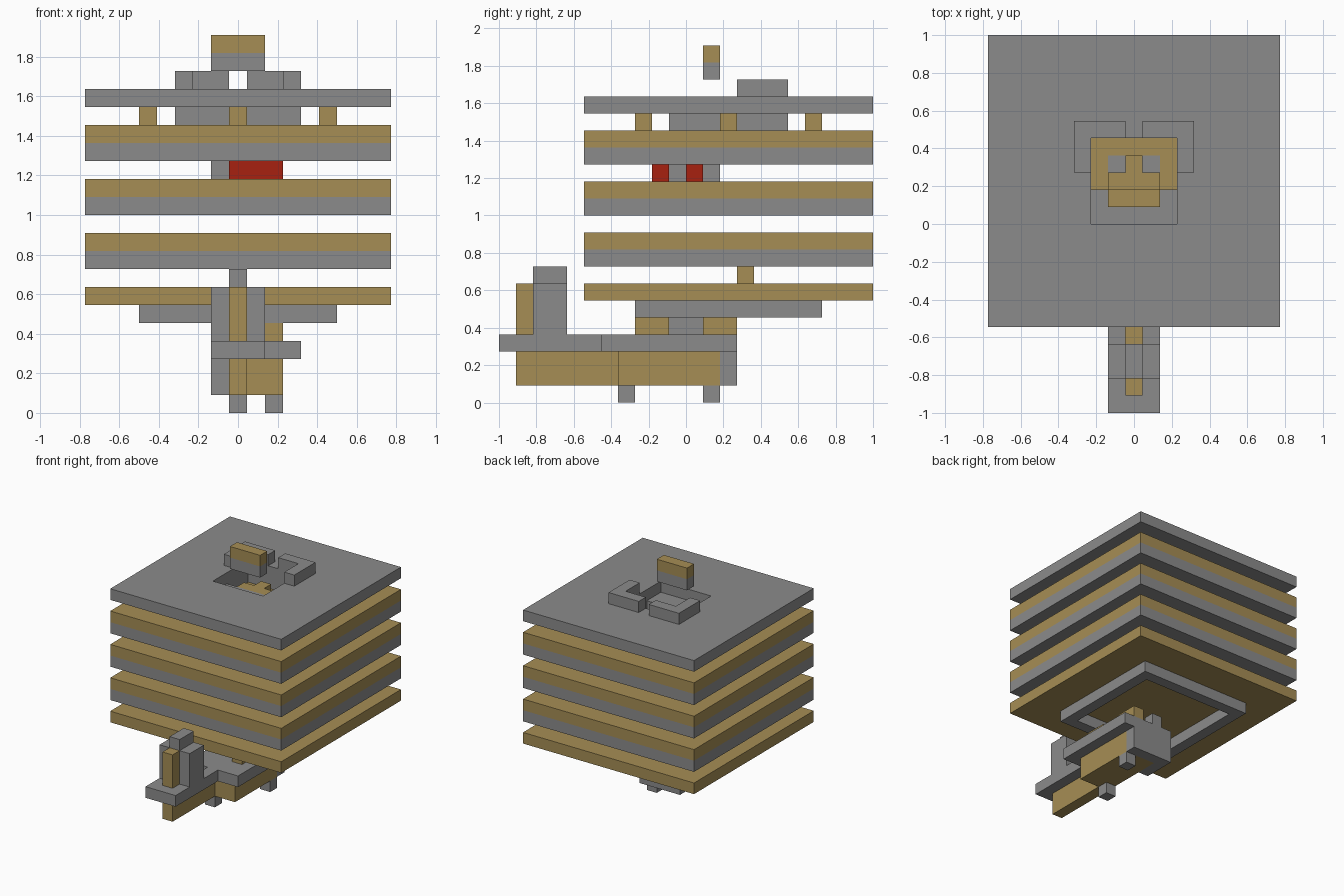
import bpy, bmesh
from mathutils import Vector

if "Cube" in bpy.data.objects:
    bpy.data.objects.remove(bpy.data.objects["Cube"])

U = 1 / 11  # one block


def material(name, rgb):
    m = bpy.data.materials.new(name)
    m.use_nodes = True
    m.diffuse_color = (*rgb, 1)
    m.node_tree.nodes["Principled BSDF"].inputs["Base Color"].default_value = (*rgb, 1)
    return m


GRAY = material("stone gray", (0.26, 0.26, 0.26))
TAN = material("sand tan", (0.38, 0.27, 0.09))
RED = material("brick red", (0.39, 0.015, 0.005))


def place(i, j, k):
    """Block grid position to model space."""
    return Vector(((i - 8.5) * U, (j - 11) * U, k * U))


def finish(name, bm, *mats):
    bmesh.ops.recalc_face_normals(bm, faces=bm.faces)
    mesh = bpy.data.meshes.new(name)
    bm.to_mesh(mesh)
    bm.free()
    for m in mats:
        mesh.materials.append(m)
    obj = bpy.data.objects.new(name, mesh)
    bpy.context.collection.objects.link(obj)


def box(name, x, y, z, mat, upper=None, split=None):
    """Box over block ranges; optionally a second colour above a height."""
    lo, hi = place(x[0], y[0], z[0]), place(x[1], y[1], z[1])
    bm = bmesh.new()
    bmesh.ops.create_cube(bm, size=1)
    for v in bm.verts:
        v.co = (lo + hi) / 2 + v.co * (hi - lo)
    if upper:
        bmesh.ops.bisect_plane(bm, geom=bm.verts[:] + bm.edges[:] + bm.faces[:],
                               plane_co=(0, 0, split * U), plane_no=(0, 0, 1))
        for f in bm.faces:
            f.material_index = int(f.calc_center_median().z > split * U)
    finish(name, bm, mat, *([upper] if upper else []))


def frame(name, outer, inner, z, mat):
    """Rectangular frame from four nested loops."""
    bm = bmesh.new()
    loops = []
    for (x0, x1, y0, y1), k in ((outer, z[0]), (outer, z[1]), (inner, z[1]), (inner, z[0])):
        corners = ((x0, y0), (x1, y0), (x1, y1), (x0, y1))
        loops.append([bm.verts.new(place(i, j, k)) for i, j in corners])
    for a in range(4):
        p, q = loops[a], loops[(a + 1) % 4]
        for c in range(4):
            d = (c + 1) % 4
            bm.faces.new((p[c], p[d], q[d], q[c]))
    finish(name, bm, mat)


FULL_X, FULL_Y = (0, 17), (5, 22)

# Stacked floors
box("lowest_floor", FULL_X, FULL_Y, (6, 7), TAN)
for n, k in enumerate((8, 11, 14)):
    box(f"floor_{n + 1}", FULL_X, FULL_Y, (k, k + 2), GRAY, TAN, k + 1)
frame("roof", (0, 17, 5, 22), (6, 11, 11, 16), (17, 18), GRAY)

# Frame under the lowest floor
frame("base_frame", (3, 14, 8, 19), (4, 13, 9, 18), (5, 6), GRAY)

# Chamber and posts below the roof
frame("chamber_wall", (5, 12, 10, 17), (6, 11, 13, 16), (16, 17), GRAY)
box("chamber_step", (6, 11), (11, 13), (16, 17), GRAY)
box("chamber_bar", (7, 10), (13, 14), (16, 17), TAN)
box("chamber_bar_stem", (8, 9), (14, 15), (16, 17), TAN)
for side, i in (("right", 7), ("left", 9)):
    box(f"chamber_tile_{side}", (i, i + 1), (14, 15), (16, 16.05), GRAY)
for n, (i, j) in enumerate(((3, 13), (13, 13), (8, 8), (8, 18))):
    box(f"roof_post_{n + 1}", (i, i + 1), (j, j + 1), (16, 17), TAN)

# Corner kerbs and the raised block on top
for side, i, x in (("right", 5, (6, 8)), ("left", 11, (9, 11))):
    box(f"kerb_side_{side}", (i, i + 1), (14, 17), (18, 19), GRAY)
    box(f"kerb_back_{side}", x, (16, 17), (18, 19), GRAY)
box("top_block", (7, 10), (12, 13), (19, 21), GRAY, TAN, 20)

# Small pieces between the floors
for n, j in enumerate((9, 11)):
    box(f"red_bar_{n + 1}", (8, 11), (j, j + 1), (13, 14), RED)
    box(f"gray_bar_{n + 1}", (7, 10), (j + 1, j + 2), (13, 14), GRAY)
box("inner_post", (8, 9), (14, 15), (7, 8), TAN)

# Lower body under the floors
box("front_keel", (8, 9), (1, 7), (1, 3), TAN)
box("body", (8, 11), (7, 13), (1, 3), TAN)
box("body_side", (7, 8), (11, 13), (1, 3), GRAY)
box("body_back", (7, 11), (13, 14), (1, 3), GRAY)
box("rear_plate", (7, 12), (6, 14), (3, 4), GRAY)
box("front_plate", (7, 10), (0, 4), (3, 4), GRAY)
for side, i in (("right", 7), ("left", 9)):
    box(f"plate_rail_{side}", (i, i + 1), (4, 6), (3, 4), GRAY)
box("front_foot", (8, 9), (7, 8), (0, 1), GRAY)
box("rear_foot", (10, 11), (12, 13), (0, 1), GRAY)

# Supports between the body and the frame
box("support_front", (10, 11), (8, 10), (4, 5), TAN)
box("support_middle", (8, 9), (10, 12), (4, 5), GRAY)
box("support_rear", (10, 11), (12, 14), (4, 5), TAN)
box("support_back", (8, 9), (13, 14), (4, 5), GRAY)

# Tower at the front of the plate
box("tower_face", (8, 9), (1, 2), (4, 7), TAN)
box("tower", (7, 10), (2, 4), (4, 7), GRAY)
box("tower_cap", (8, 9), (2, 4), (7, 8), GRAY)
